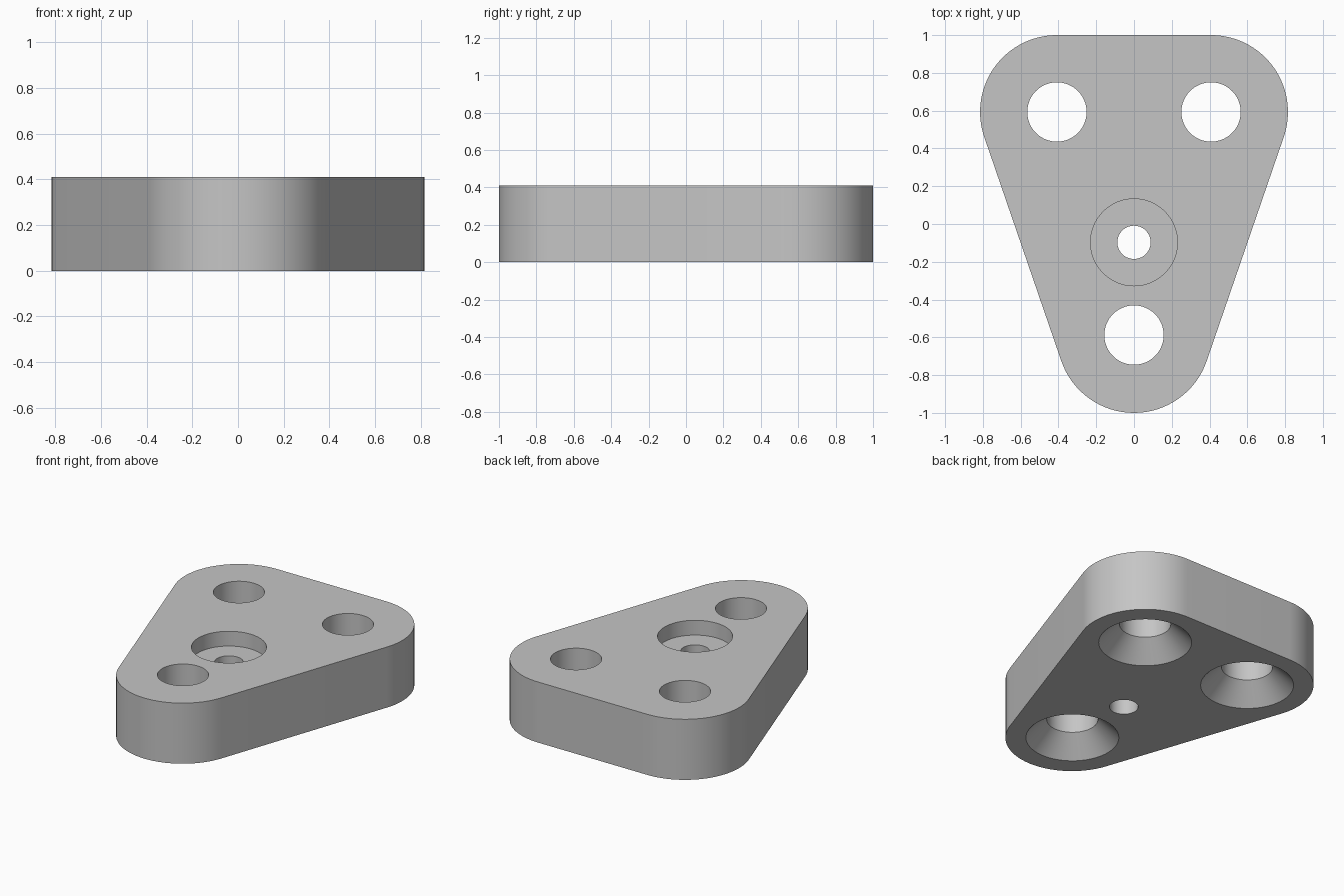
import bpy
import bmesh
from math import atan2, cos, pi, sin

old = bpy.data.objects.get("Cube")
if old:
    bpy.data.objects.remove(old, do_unlink=True)

HEIGHT, RADIUS = 0.41, 0.407
CX, CY = 0.408, 0.593
HOLE_R, SINK_R = 0.157, 0.285
BORE_Y, BORE_R, SCREW_R, BORE_DEPTH = -0.097, 0.23, 0.088, 0.1
SEGMENTS = 96

grey = bpy.data.materials.new("plain grey")
grey.use_nodes = True
colour = (0.56, 0.56, 0.56, 1)
grey.diffuse_color = colour
grey.node_tree.nodes["Principled BSDF"].inputs["Base Color"].default_value = colour


def make_object(name, bm):
    bmesh.ops.recalc_face_normals(bm, faces=bm.faces[:])
    mesh = bpy.data.meshes.new(name)
    bm.to_mesh(mesh)
    bm.free()
    obj = bpy.data.objects.new(name, mesh)
    obj.data.materials.append(grey)
    bpy.context.collection.objects.link(obj)
    return obj


def arc(x, y, start, end, steps=32):
    angles = [start + (end - start) * i / steps for i in range(steps + 1)]
    return [(x + RADIUS * cos(a), y + RADIUS * sin(a)) for a in angles]


def turned_cutter(name, x, y, profile):
    """Spin a (radius, height) profile, closed at both ends, into a cutter."""
    bm = bmesh.new()
    rings = []
    for r, z in profile:
        rings.append([bm.verts.new((x + r * cos(2 * pi * i / SEGMENTS),
                                    y + r * sin(2 * pi * i / SEGMENTS), z))
                      for i in range(SEGMENTS)])
    for low, high in zip(rings, rings[1:]):
        for i in range(SEGMENTS):
            j = (i + 1) % SEGMENTS
            bm.faces.new((low[i], low[j], high[j], high[i]))
    bm.faces.new(rings[0])
    bm.faces.new(rings[-1])
    obj = make_object(name, bm)
    obj.hide_render = True
    return obj


# Plate: rounded triangle, its straight sides tangent to the corner arcs
lean = atan2(CX, 2 * CY)
outline = (arc(CX, CY, -lean, pi / 2)
           + arc(-CX, CY, pi / 2, pi + lean)
           + arc(0, -CY, pi + lean, 2 * pi - lean))
bm = bmesh.new()
base = bm.faces.new([bm.verts.new((x, y, 0)) for x, y in outline])
top = bmesh.ops.extrude_face_region(bm, geom=[base], use_keep_orig=True)
bmesh.ops.translate(bm, vec=(0, 0, HEIGHT),
                    verts=[v for v in top["geom"] if isinstance(v, bmesh.types.BMVert)])
plate = make_object("mounting_plate", bm)

# Corner holes, countersunk from below
sunk = [(SINK_R, -0.1), (SINK_R, 0), (HOLE_R, SINK_R - HOLE_R), (HOLE_R, HEIGHT + 0.1)]
cutters = [turned_cutter("countersunk_hole_cutter", x, y, sunk)
           for x, y in ((CX, CY), (-CX, CY), (0, -CY + 0.005))]

# Centre hole, counterbored from above
floor = HEIGHT - BORE_DEPTH
bored = [(SCREW_R, -0.1), (SCREW_R, floor), (BORE_R, floor), (BORE_R, HEIGHT + 0.1)]
cutters.append(turned_cutter("counterbore_cutter", 0, BORE_Y, bored))

# Cut the holes, then discard the cutters
bpy.ops.object.select_all(action="DESELECT")
bpy.context.view_layer.objects.active = plate
plate.select_set(True)
for cutter in cutters:
    cut = plate.modifiers.new("hole", "BOOLEAN")
    cut.operation = "DIFFERENCE"
    cut.solver = "EXACT"
    cut.object = cutter
    bpy.ops.object.modifier_apply(modifier=cut.name)
    bpy.data.objects.remove(cutter, do_unlink=True)

bpy.ops.object.shade_smooth_by_angle(angle=pi / 6)
